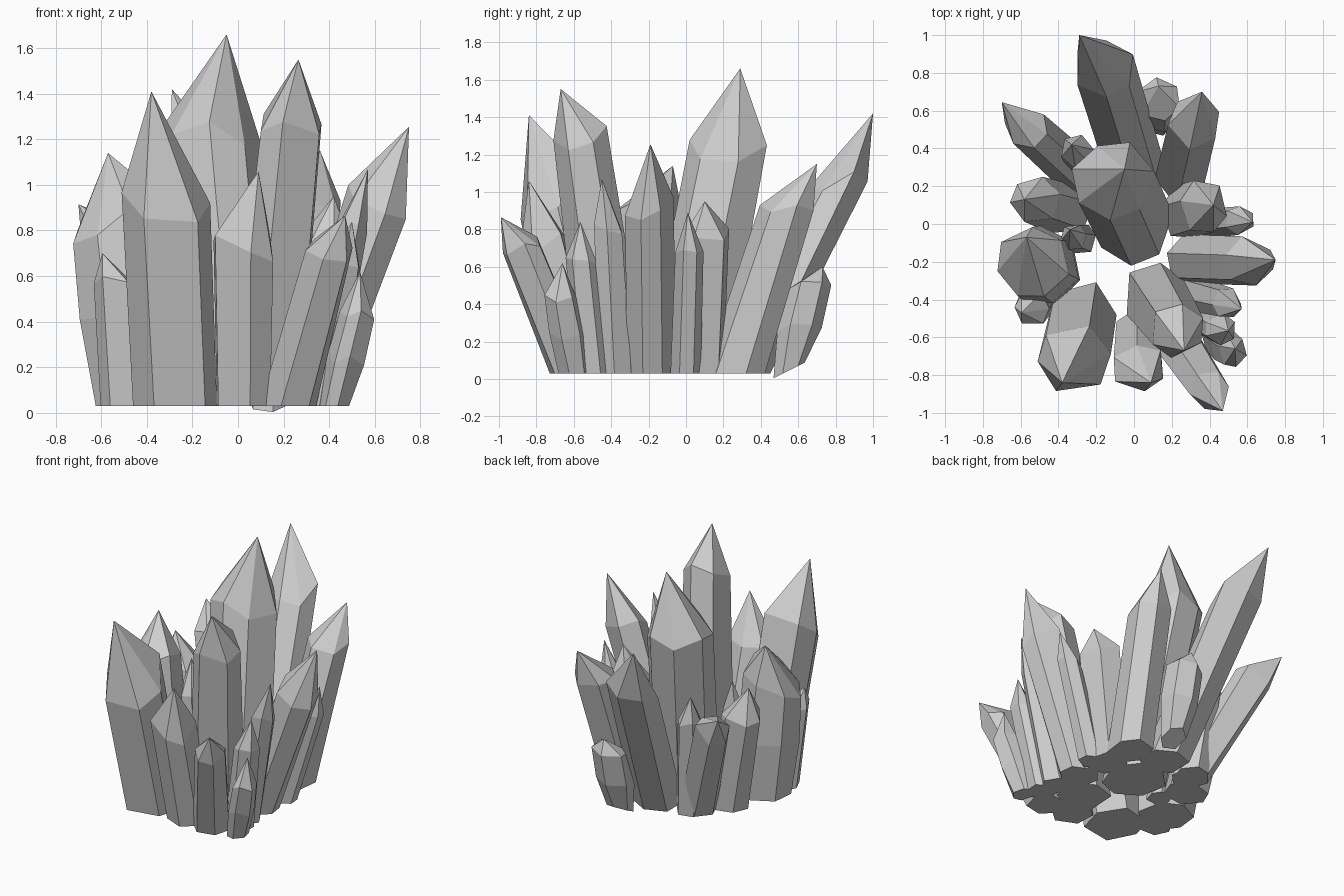
import bpy, bmesh, math, random
from mathutils import Vector

random.seed(11)

default_cube = bpy.data.objects.get("Cube")
if default_cube:
    bpy.data.objects.remove(default_cube, do_unlink=True)

# One stone colour for the whole cluster
stone = bpy.data.materials.new("grey_crystal")
stone.use_nodes = True
colour = (0.62, 0.62, 0.62, 1.0)
stone.diffuse_color = colour
shader = next(n for n in stone.node_tree.nodes if n.type == 'BSDF_PRINCIPLED')
shader.inputs["Base Color"].default_value = colour

FLOOR = 0.03


def crystal(name, foot, foot_size, neck, neck_size, tip, tilt=(0, 0),
            sides=6, belly=None, floor=FLOOR, foot_tilt=0):
    """Leaning prism from a foot outline to a tilted neck outline, then a point."""
    foot, neck, tip = Vector((*foot, floor)), Vector(neck), Vector(tip)
    foot_size, neck_size = Vector(foot_size), Vector(neck_size)
    start = random.uniform(0, math.tau)
    corners = []
    for i in range(sides):
        angle = start + math.tau * (i + random.uniform(-0.15, 0.15)) / sides
        reach = random.uniform(0.98, 1.1)
        lift = neck.z * random.uniform(-0.05, 0.05)
        corners.append((math.cos(angle) * reach, math.sin(angle) * reach, lift))

    # Outlines from the ground up: centre, half widths, slopes, unevenness
    levels = [(foot, foot_size, (0, foot_tilt), 0), (neck, neck_size, tilt, 1)]
    if belly:
        middle = (foot.lerp(neck, 0.5), foot_size.lerp(neck_size, 0.5) * belly, (0, 0), 1)
        levels.insert(1, middle)

    bm = bmesh.new()
    rings = []
    for centre, size, slope, uneven in levels:
        ring = []
        for c, s, lift in corners:
            x, y = c * size.x, s * size.y
            z = x * slope[0] + y * slope[1] + lift * uneven
            ring.append(bm.verts.new(centre + Vector((x, y, z))))
        rings.append(ring)
    point = bm.verts.new(tip)
    for i in range(sides):
        j = (i + 1) % sides
        for low, high in zip(rings, rings[1:]):
            bm.faces.new((low[i], low[j], high[j], high[i]))
        bm.faces.new((rings[-1][i], rings[-1][j], point))
    bm.faces.new(rings[0][::-1])
    bmesh.ops.recalc_face_normals(bm, faces=bm.faces)

    mesh = bpy.data.meshes.new(name)
    bm.to_mesh(mesh)
    bm.free()
    mesh.materials.append(stone)
    obj = bpy.data.objects.new(name, mesh)
    bpy.context.collection.objects.link(obj)


# Tall spires
crystal("central_spire", (0.0, 0.0), (0.2, 0.21), (-0.11, 0.23, 1.24), (0.21, 0.2),
        (-0.05, 0.29, 1.66), tilt=(-0.1, 0), sides=7)
crystal("front_right_spire", (-0.28, -0.52), (0.18, 0.21), (-0.32, -0.72, 0.95), (0.19, 0.18),
        (-0.38, -0.84, 1.41), tilt=(-0.25, 0.7))
crystal("front_left_spire", (0.11, -0.38), (0.16, 0.18), (0.23, -0.56, 1.3), (0.14, 0.14),
        (0.265, -0.67, 1.55), tilt=(-0.1, 0.15))
crystal("back_spire", (0.0, 0.3), (0.15, 0.15), (-0.16, 0.82, 1.06), (0.16, 0.15),
        (-0.29, 1.0, 1.42), tilt=(0, 0.25))

# Broad crystals of the outer ring
crystal("left_side_spire", (0.3, -0.19), (0.13, 0.13), (0.61, -0.2, 0.94), (0.13, 0.13),
        (0.75, -0.19, 1.255), tilt=(-0.5, 0.2))
crystal("right_side_block", (-0.46, -0.23), (0.17, 0.18), (-0.54, -0.2, 0.85), (0.19, 0.18),
        (-0.57, -0.07, 1.14), tilt=(0.4, 0.1), sides=7, belly=1.12)
crystal("back_left_spire", (0.25, 0.26), (0.14, 0.16), (0.32, 0.54, 0.92), (0.14, 0.14),
        (0.36, 0.7, 1.15), tilt=(0, -0.2))
crystal("front_middle_crystal", (0.03, -0.58), (0.13, 0.14), (0.03, -0.76, 0.74), (0.145, 0.12),
        (0.09, -0.84, 1.06), tilt=(-0.2, 0.3))
crystal("front_corner_crystal", (0.22, -0.61), (0.12, 0.12), (0.4, -0.88, 0.7), (0.1, 0.1),
        (0.47, -0.99, 0.865), tilt=(0, 0.4))

# Shorter crystals on the right and at the back
crystal("back_right_shard", (-0.27, 0.24), (0.12, 0.12), (-0.57, 0.51, 0.76), (0.11, 0.11),
        (-0.7, 0.645, 0.915), tilt=(0.3, -0.3))
crystal("right_rear_block", (-0.37, 0.08), (0.15, 0.13), (-0.52, 0.13, 0.72), (0.13, 0.12),
        (-0.58, 0.13, 0.92))
crystal("right_front_shard", (-0.5, -0.38), (0.1, 0.1), (-0.54, -0.45, 0.58), (0.09, 0.09),
        (-0.595, -0.47, 0.7))
crystal("inner_right_shard", (-0.24, 0.29), (0.1, 0.1), (-0.3, 0.38, 0.7), (0.09, 0.09),
        (-0.33, 0.42, 0.9))
crystal("inner_right_sliver", (-0.28, -0.08), (0.08, 0.08), (-0.32, -0.07, 0.65), (0.07, 0.07),
        (-0.34, -0.03, 0.85))
crystal("rear_gem", (0.13, 0.55), (0.08, 0.08), (0.13, 0.66, 0.5), (0.115, 0.11),
        (0.13, 0.73, 0.6), belly=1.2, floor=0.045, foot_tilt=0.5)

# Shorter crystals on the left
crystal("inner_left_block", (0.27, 0.06), (0.12, 0.14), (0.37, 0.09, 0.74), (0.12, 0.14),
        (0.42, 0.1, 0.95), tilt=(0, 0.2))
crystal("left_thin_shard", (0.36, 0.0), (0.08, 0.08), (0.56, 0.02, 0.66), (0.075, 0.075),
        (0.63, 0.01, 0.89))
crystal("left_front_shard", (0.33, -0.38), (0.1, 0.09), (0.49, -0.42, 0.8), (0.075, 0.08),
        (0.57, -0.45, 1.07))
crystal("left_front_sliver", (0.36, -0.5), (0.09, 0.09), (0.46, -0.56, 0.62), (0.08, 0.085),
        (0.5, -0.565, 0.84))
crystal("left_corner_gem", (0.42, -0.6), (0.065, 0.08), (0.52, -0.67, 0.43), (0.075, 0.085),
        (0.535, -0.66, 0.62), belly=1.15)
